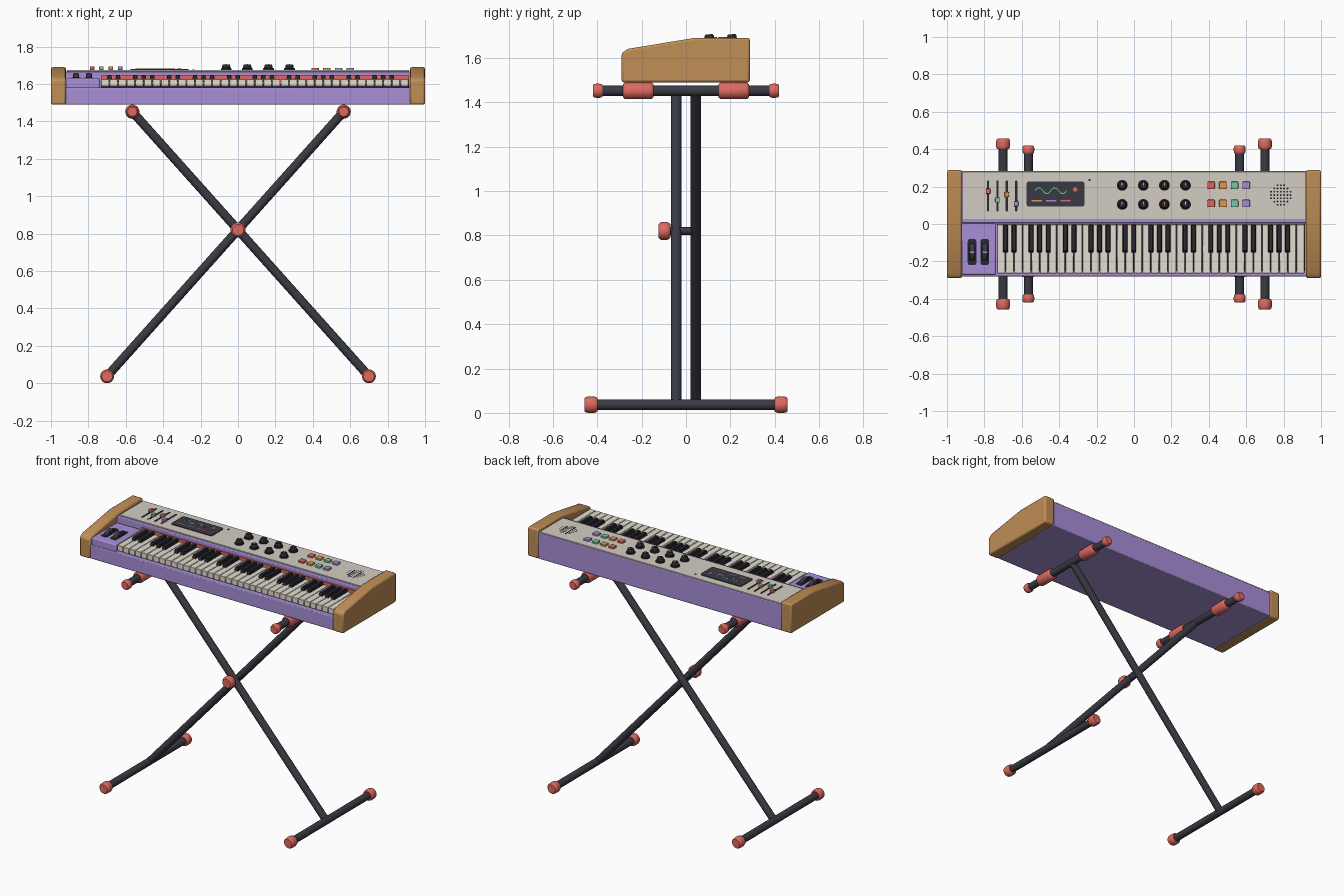
import bpy, bmesh, math
from mathutils import Vector

if "Cube" in bpy.data.objects:
    bpy.data.objects.remove(bpy.data.objects["Cube"])


def material(name, *rgb):
    m = bpy.data.materials.new(name)
    m.diffuse_color = [(c / 255 / 12.92 if c < 11 else ((c / 255 + 0.055) / 1.055) ** 2.4) for c in rgb] + [1]
    m.use_nodes = True
    m.node_tree.nodes["Principled BSDF"].inputs["Base Color"].default_value = m.diffuse_color
    return m


lavender = material("lavender", 168, 143, 214)
wood = material("wood", 192, 142, 86)
panel_grey = material("warm_grey", 212, 205, 194)
ivory = material("ivory", 228, 222, 208)
charcoal = material("charcoal", 58, 58, 68)
black = material("black", 40, 40, 48)
coral = material("coral", 222, 106, 96)
mint = material("mint", 118, 200, 168)
amber = material("amber", 222, 152, 78)


def finish(name, bm, mat, bevel=0, segs=2, angle=35):
    bmesh.ops.recalc_face_normals(bm, faces=bm.faces)
    me = bpy.data.meshes.new(name)
    bm.to_mesh(me)
    bm.free()
    me.materials.append(mat)
    me.shade_smooth()
    me.set_sharp_from_angle(angle=math.radians(angle))
    ob = bpy.data.objects.new(name, me)
    bpy.context.collection.objects.link(ob)
    if bevel:
        b = ob.modifiers.new("bevel", 'BEVEL')
        b.width, b.segments, b.limit_method = bevel, segs, 'ANGLE'
        b.angle_limit = math.radians(30)
    return ob


def prism(bm, pts, vec):
    """Closed solid from an outline swept along vec."""
    a = [bm.verts.new(p) for p in pts]
    b = [bm.verts.new(Vector(p) + Vector(vec)) for p in pts]
    bm.faces.new(a)
    bm.faces.new(b[::-1])
    for i in range(len(a)):
        j = (i + 1) % len(a)
        bm.faces.new((a[i], b[i], b[j], a[j]))


def box(bm, x0, x1, y0, y1, z0, z1):
    prism(bm, [(x0, y0, z0), (x1, y0, z0), (x1, y1, z0), (x0, y1, z0)], (0, 0, z1 - z0))


def rrect(bm, cx, cy, w, h, r, z0, z1):
    """Rounded plate."""
    pts = []
    for k, (sx, sy) in enumerate([(1, 1), (-1, 1), (-1, -1), (1, -1)]):
        for i in range(5):
            t = math.pi / 2 * (k + i / 4)
            pts.append((cx + sx * (w / 2 - r) + r * math.cos(t), cy + sy * (h / 2 - r) + r * math.sin(t), z0))
    prism(bm, pts, (0, 0, z1 - z0))


def lathe(bm, origin, axis, prof, n=24):
    """Turned solid: prof lists (distance along axis, radius)."""
    o, a = Vector(origin), Vector(axis).normalized()
    u = a.orthogonal().normalized()
    v = a.cross(u)
    ring = lambda d, r: [bm.verts.new(o + a * d + (u * math.cos(2 * math.pi * i / n) + v * math.sin(2 * math.pi * i / n)) * r)
                         for i in range(n)]
    rings = [ring(d, r) for d, r in prof]
    bm.faces.new(rings[0])
    bm.faces.new(rings[-1][::-1])
    for p, q in zip(rings, rings[1:]):
        for i in range(n):
            j = (i + 1) % n
            bm.faces.new((p[i], p[j], q[j], q[i]))


def part(name, mat, fn, *args, bevel=0, **kw):
    bm = bmesh.new()
    fn(bm, *args, **kw)
    return finish(name, bm, mat, bevel)


# ---- Stand: crossed legs, feet, top bars, caps and pads
TOP, FOOT, R = 1.452, 0.037, 0.024
for s, side in ((-1, "left"), (1, "right")):
    y = s * 0.044
    a, b = Vector((s * 0.565, y, TOP)), Vector((-s * 0.70, y, FOOT))
    part(f"leg_from_{side}_top", charcoal, lathe, a, b - a, [(0, R), ((b - a).length, R)])
    for x, z, half, cr, nm in ((s * 0.70, FOOT, 0.458, 0.037, "foot"), (s * 0.565, TOP, 0.42, 0.032, "top")):
        part(f"{side}_{nm}_bar", charcoal, lathe, (x, -half + 0.02, z), (0, 1, 0), [(0, R), (2 * half - 0.04, R)])
        for t, end in ((-1, "front"), (1, "back")):
            L = 0.058 if nm == "foot" else 0.044
            part(f"{side}_{nm}_cap_{end}", coral, lathe, (x, t * half, z), (0, -t, 0),
                 [(0, cr * 0.78), (0.006, cr * 0.93), (0.016, cr), (L - 0.015, cr), (L - 0.005, cr * 0.93), (L, cr * 0.82)])
    for t, end in ((-1, "front"), (1, "back")):
        part(f"{side}_pad_{end}", coral, lathe, (s * 0.565, t * 0.215 - 0.068, TOP), (0, 1, 0),
             [(0, 0.03), (0.004, 0.035), (0.012, 0.038), (0.124, 0.038), (0.132, 0.035), (0.136, 0.03)])
PIV = TOP - 0.565 * (TOP - FOOT) / 1.265
part("pivot_bolt", charcoal, lathe, (0, -0.09, PIV), (0, 1, 0), [(0, 0.017), (0.14, 0.017)])
part("pivot_knob", coral, lathe, (0, -0.124, PIV), (0, 1, 0),
     [(0, 0.03), (0.005, 0.036), (0.013, 0.04), (0.04, 0.04), (0.05, 0.034), (0.055, 0.028)])

# ---- Case: stepped lavender body and wooden cheeks
step = [(-0.282, 1.49), (0.284, 1.49), (0.284, 1.668), (0.006, 1.668), (0.006, 1.582), (-0.282, 1.582)]
part("case_body", lavender, prism, [(-0.925, y, z) for y, z in step], (1.85, 0, 0), bevel=0.005)
cheek = [(-0.29, 1.49), (0.288, 1.49), (0.288, 1.69), (0.036, 1.69), (-0.262, 1.641), (-0.29, 1.622)]
for s, side in ((-1, "left"), (1, "right")):
    part(f"{side}_cheek", wood, prism, [(s, y, z) for y, z in cheek], (-s * 0.08, 0, 0), bevel=0.01)
part("control_panel", panel_grey, box, -0.915, 0.915, 0.026, 0.28, 1.66, 1.675, bevel=0.002)
part("wheel_block", lavender, box, -0.921, -0.738, -0.272, 0.003, 1.57, 1.632, bevel=0.008)

# ---- Keyboard: 36 white keys with black keys between
K0, K1, N = -0.733, 0.913, 36
W = (K1 - K0) / N
part("key_bed", black, box, K0, K1, -0.25, 0.002, 1.58, 1.6)
part("felt_strip", coral, box, K0, K1, -0.003, 0.006, 1.6, 1.646)
bm = bmesh.new()
for i in range(N):
    box(bm, K0 + i * W + 0.0015, K0 + (i + 1) * W - 0.0015, -0.264, -0.003, 1.588, 1.626)
finish("white_keys", bm, ivory, 0.002, 1)
bm = bmesh.new()
for i in range(1, N):
    if i % 7 in (1, 2, 4, 5, 6):
        x, h, t = K0 + i * W, 0.0145, 0.011
        # sloped front end, narrower top
        lo = [bm.verts.new(p) for p in ((x - h, -0.157, 1.61), (x + h, -0.157, 1.61), (x + h, -0.004, 1.61), (x - h, -0.004, 1.61))]
        hi = [bm.verts.new(p) for p in ((x - t, -0.143, 1.648), (x + t, -0.143, 1.648), (x + t, -0.004, 1.648), (x - t, -0.004, 1.648))]
        bm.faces.new(lo)
        bm.faces.new(hi)
        for k in range(4):
            bm.faces.new((lo[k], lo[k - 1], hi[k - 1], hi[k]))
finish("black_keys", bm, black, 0.002, 1)

# ---- Pitch and modulation wheels
for x, nm, mk in ((-0.866, "pitch", lavender), (-0.797, "modulation", lavender)):
    part(f"{nm}_wheel_slot", black, rrect, x, -0.15, 0.046, 0.14, 0.012, 1.625, 1.635)
    part(f"{nm}_wheel", charcoal, lathe, (x - 0.016, -0.15, 1.598), (1, 0, 0),
         [(0, 0.054), (0.004, 0.058), (0.028, 0.058), (0.032, 0.054)], n=40)
    part(f"{nm}_wheel_mark", mk, box, x - 0.013, x + 0.013, -0.154, -0.146, 1.65, 1.6575)

# ---- Sliders
P = 1.675
for i, (y, m) in enumerate(((0.175, coral), (0.128, mint), (0.158, amber), (0.108, lavender))):
    x = -0.78 + i * 0.05
    part(f"slider_track_{i + 1}", black, rrect, x, 0.15, 0.012, 0.165, 0.005, P - 0.002, P + 0.002)
    part(f"slider_cap_{i + 1}", m, box, x - 0.012, x + 0.012, y - 0.014, y + 0.014, P, P + 0.019, bevel=0.003)

# ---- Display with wave, dot and dashes
part("display", charcoal, rrect, -0.42, 0.16, 0.31, 0.135, 0.014, P - 0.003, P + 0.005)
wave = [(-0.53 + 0.17 * i / 30, 0.178 + 0.016 * math.sin(4 * math.pi * i / 30)) for i in range(31)]
outline = [(x, y + 0.003, P + 0.004) for x, y in wave] + [(x, y - 0.003, P + 0.004) for x, y in reversed(wave)]
part("display_wave", mint, prism, outline, (0, 0, 0.003))
part("display_dot", coral, lathe, (-0.315, 0.185, P + 0.004), (0, 0, 1), [(0, 0.012), (0.003, 0.012)])
for i, m in enumerate((amber, lavender, coral)):
    part(f"display_dash_{i + 1}", m, rrect, -0.52 + i * 0.077, 0.124, 0.056, 0.008, 0.003, P + 0.004, P + 0.007)
part("status_light", black, lathe, (-0.238, 0.235, P - 0.001), (0, 0, 1), [(0, 0.006), (0.004, 0.006)], n=12)

# ---- Knobs with pointer marks
for r, y in enumerate((0.207, 0.105)):
    for c in range(4):
        x, k = -0.063 + c * 0.1127, r * 4 + c + 1
        part(f"knob_{k}", black, lathe, (x, y, P - 0.001), (0, 0, 1),
             [(0, 0.029), (0.009, 0.029), (0.012, 0.023), (0.028, 0.02), (0.031, 0.017)])
        mark = (ivory, mint, amber, coral)[(c + r) % 4]
        part(f"knob_mark_{k}", mark, box, x - 0.0025, x + 0.0025, y, y + 0.016, P + 0.028, P + 0.032)

# ---- Buttons
for r, y in enumerate((0.207, 0.11)):
    for c, m in enumerate((coral, amber, mint, lavender)):
        x = 0.412 + c * 0.0627
        part(f"button_{r * 4 + c + 1}", m, rrect, x, y, 0.04, 0.04, 0.006, P - 0.002, P + 0.011, bevel=0.002)

# ---- Speaker holes in a round pattern
bm = bmesh.new()
for i in range(-3, 4):
    for j in range(-3, 4):
        if i * i + j * j <= 11:
            lathe(bm, (0.785 + i * 0.0175, 0.155 + j * 0.0175, P - 0.001), (0, 0, 1), [(0, 0.0052), (0.002, 0.0052)], 10)
finish("speaker_holes", bm, black)
